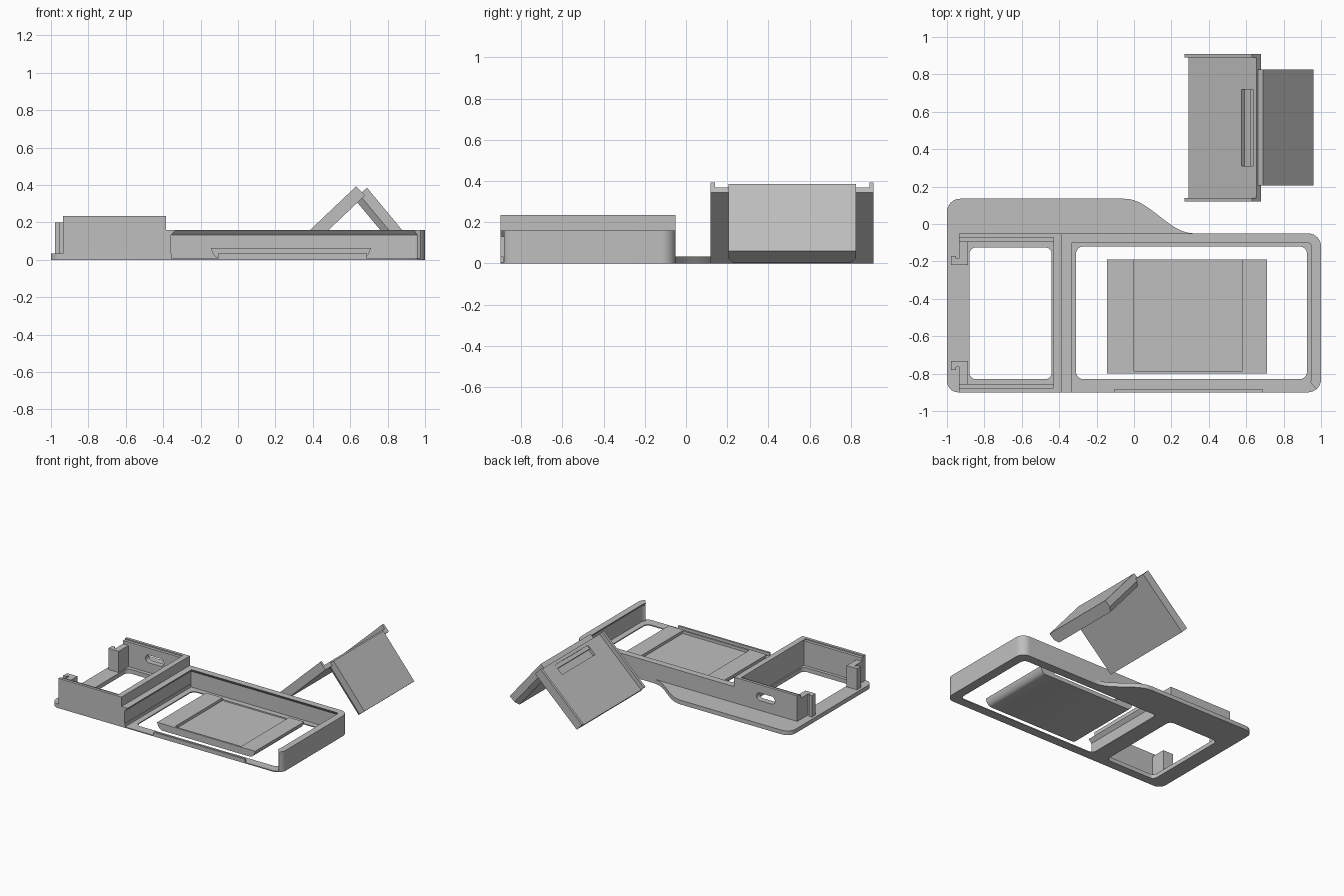
import bpy, bmesh, math
from mathutils import Vector

if "Cube" in bpy.data.objects:
    bpy.data.objects.remove(bpy.data.objects["Cube"])

grey = bpy.data.materials.new("plain grey")
grey.diffuse_color = (0.52, 0.52, 0.52, 1)
grey.use_nodes = True
grey.node_tree.nodes["Principled BSDF"].inputs["Base Color"].default_value = grey.diffuse_color


def finish(name, bm):
    bmesh.ops.recalc_face_normals(bm, faces=bm.faces)
    me = bpy.data.meshes.new(name)
    bm.to_mesh(me)
    bm.free()
    me.materials.append(grey)
    ob = bpy.data.objects.new(name, me)
    bpy.context.collection.objects.link(ob)
    return ob


def loft(name, rings):
    """Closed solid through a list of matching cross-sections."""
    bm = bmesh.new()
    vs = [[bm.verts.new(p) for p in r] for r in rings]
    n = len(vs[0])
    for a, b in zip(vs, vs[1:]):
        for i in range(n):
            j = (i + 1) % n
            bm.faces.new((a[i], a[j], b[j], b[i]))
    bm.faces.new(vs[0])
    bm.faces.new(vs[-1])
    return finish(name, bm)


def prism(name, pts, lo, hi, axis):
    """Extrude a 2D outline along the x, y or z axis."""
    put = {"x": lambda u, v, w: (w, u, v),
           "y": lambda u, v, w: (u, w, v),
           "z": lambda u, v, w: (u, v, w)}[axis]
    return loft(name, [[put(u, v, w) for u, v in pts] for w in (lo, hi)])


def box(name, x0, x1, y0, y1, z0, z1):
    return prism(name, [(x0, y0), (x1, y0), (x1, y1), (x0, y1)], z0, z1, "z")


def arc(cx, cy, r, a0, a1, n=8):
    return [(cx + r * math.cos(math.radians(a0 + (a1 - a0) * i / n)),
             cy + r * math.sin(math.radians(a0 + (a1 - a0) * i / n)))
            for i in range(n + 1)]


def rounded(x0, x1, y0, y1, r):
    return (arc(x1 - r, y0 + r, r, -90, 0) + arc(x1 - r, y1 - r, r, 0, 90)
            + arc(x0 + r, y1 - r, r, 90, 180) + arc(x0 + r, y0 + r, r, 180, 270))


def cut(ob, cutter):
    mod = ob.modifiers.new("cut", "BOOLEAN")
    mod.operation = "DIFFERENCE"
    mod.solver = "EXACT"
    mod.object = cutter
    cutter.hide_render = True
    bpy.context.view_layer.objects.active = ob
    bpy.ops.object.modifier_apply(modifier=mod.name)
    bpy.data.objects.remove(cutter)


def smooth(ob):
    bpy.ops.object.select_all(action="DESELECT")
    ob.select_set(True)
    bpy.context.view_layer.objects.active = ob
    bpy.ops.object.shade_smooth_by_angle(angle=math.radians(30))


FRONT, BACK = -0.90, -0.05

# Thick floor under the small bay, with the curved wing behind
s_curve = []
for i in range(17):
    t = i / 16
    s_curve.append((0.32 - 0.37 * t, BACK + 0.185 * (0.5 - 0.5 * math.cos(math.pi * t))))
outline = (arc(-0.94, -0.84, 0.06, 180, 270) + [(-0.355, FRONT), (-0.355, BACK)]
           + s_curve + arc(-0.93, 0.065, 0.07, 90, 180))
floor = prism("small_bay_floor", outline, 0, 0.033, "z")
cut(floor, prism("cutter", rounded(-0.88, -0.44, -0.83, -0.125, 0.035), -0.1, 0.1, "z"))
smooth(floor)

# Thin floor under the large bay
outline = ([(-0.355, FRONT)] + arc(0.93, -0.83, 0.07, -90, 0)
           + arc(0.93, -0.12, 0.07, 0, 90) + [(-0.355, BACK)])
floor = prism("large_bay_floor", outline, 0, 0.008, "z")
cut(floor, prism("cutter", rounded(-0.31, 0.925, -0.83, -0.12, 0.04), -0.1, 0.1, "z"))
smooth(floor)

# Large bay wall: one section with a sloping lip, swept round three sides
path = [((-0.385, FRONT), (1, 0)), ((-0.385, BACK), (1, -1))]
for a0, a1, cy in ((90, 0, -0.12), (0, -50, -0.83)):
    for p in arc(0.93, cy, 0.07, a0, a1, 10):
        n = Vector((0.93 - p[0], cy - p[1])).normalized()
        path.append((p, n))
section = [(0, 0), (0, 0.16), (0.052, 0.16), (0.027, 0.132), (0.027, 0)]
smooth(loft("large_bay_wall", [[(p[0] + n[0] * d, p[1] + n[1] * d, z) for d, z in section]
                               for p, n in path]))

# Snap ridge on the open front edge
box("front_ridge", -0.107, 0.69, FRONT, -0.885, 0, 0.033)

# Small bay walls, each with a tiny step along the top
for name, y, s in (("small_bay_front_wall", FRONT, 1), ("small_bay_back_wall", BACK, -1)):
    wall = prism(name, [(y, 0.0), (y, 0.235), (y + s * 0.022, 0.235), (y + s * 0.022, 0.226),
                        (y + s * 0.045, 0.226), (y + s * 0.045, 0.0)], -0.935, -0.385, "x")
    if s < 0:
        cut(wall, prism("cutter", rounded(-0.74, -0.58, 0.11, 0.17, 0.029), -0.2, 0.1, "y"))
box("small_bay_side_wall", -0.43, -0.385, FRONT, BACK, 0, 0.235)

# End posts with outward hooks at the open end
for name, y, s in (("front_post", FRONT, 1), ("back_post", BACK, -1)):
    pts = [(-0.888, y + s * 0.04), (-0.888, y + s * 0.168), (-0.978, y + s * 0.168),
           (-0.978, y + s * 0.12), (-0.952, y + s * 0.12), (-0.952, y + s * 0.135),
           (-0.936, y + s * 0.135), (-0.936, y + s * 0.04)]
    prism(name, pts, 0.02, 0.2, "z")

# Loose tray inside the large bay, with rounded ends and a recess open at the back
mid, half = 0.2825, 0.4275
side = [(half, 0.062), (half - 0.005, 0.045), (half - 0.014, 0.028),
        (half - 0.026, 0.015), (half - 0.042, 0.008)]
pts = [(mid + u, z) for u, z in side] + [(mid - u, z) for u, z in reversed(side)]
tray = prism("loose_tray", pts, -0.80, -0.19, "y")
cut(tray, box("cutter", 0, 0.58, -0.785, -0.1, 0.04, 0.2))
smooth(tray)

# Leaning cover: thin plate, side rails and a finger recess
lean = math.atan2(0.345, 0.364)
cover = box("leaning_cover", 0, 0.50, -0.395, 0.395, 0, 0.034)
cut(cover, box("cutter", 0.39, 0.475, -0.205, 0.205, 0.012, 0.1))
rails = [box("cover_rail", 0, 0.50, min(s * 0.375, s * 0.395), max(s * 0.375, s * 0.395), 0, 0.068)
         for s in (1, -1)]
for ob in [cover] + rails:
    ob.location = (0.316, 0.515, 0)
    ob.rotation_euler = (0, -lean, 0)

# Leaning block propped against the cover, chamfered along its inner sides
block = prism("leaning_block", [(-0.31, 0), (0.31, 0), (0.31, -0.055), (0.285, -0.09),
                                (-0.285, -0.09), (-0.31, -0.055)], 0, 0.4225, "x")
block.location = (0.69, 0.515, 0.385)
block.rotation_euler = (0, math.atan2(0.325, 0.27), 0)
